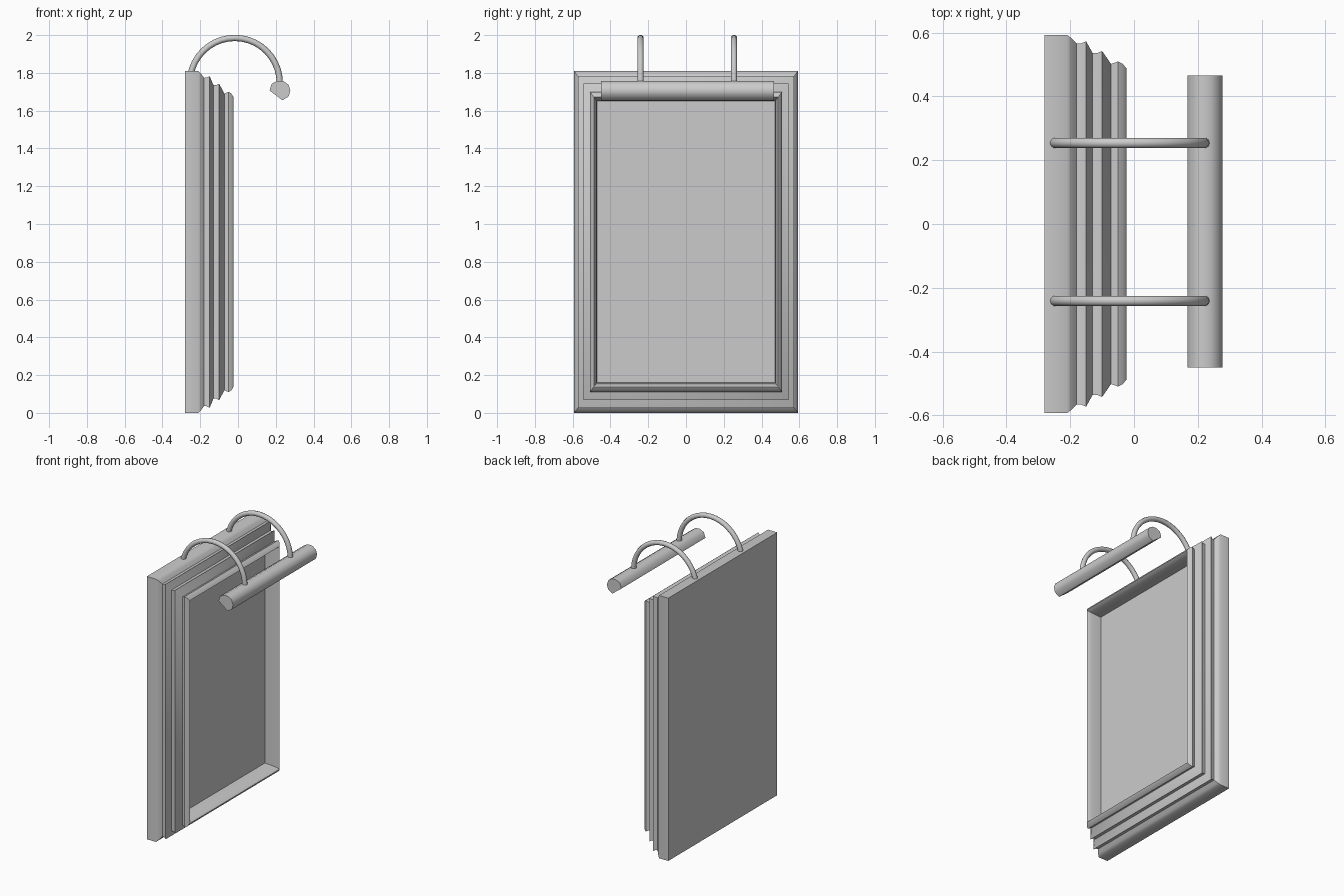
import bpy, bmesh, math
from mathutils import Vector

cube = bpy.data.objects.get("Cube")
if cube:
    bpy.data.objects.remove(cube, do_unlink=True)

grey = bpy.data.materials.new("plain grey")
grey.use_nodes = True
grey.diffuse_color = (0.6, 0.6, 0.6, 1)
grey.node_tree.nodes["Principled BSDF"].inputs["Base Color"].default_value = (0.6, 0.6, 0.6, 1)

HALF_W, HALF_H = 0.593, 0.905


def finish(name, bm, angle):
    bmesh.ops.recalc_face_normals(bm, faces=bm.faces)
    mesh = bpy.data.meshes.new(name)
    bm.to_mesh(mesh)
    bm.free()
    mesh.materials.append(grey)
    ob = bpy.data.objects.new(name, mesh)
    bpy.context.collection.objects.link(ob)
    bpy.ops.object.select_all(action='DESELECT')
    ob.select_set(True)
    bpy.context.view_layer.objects.active = ob
    bpy.ops.object.shade_smooth_by_angle(angle=math.radians(angle))
    return ob


def loft(bm, rings, cap_start=True, cap_end=True):
    """Skin a list of closed rings of points."""
    loops = [[bm.verts.new(p) for p in ring] for ring in rings]
    n = len(loops[0])
    for a, b in zip(loops, loops[1:]):
        for i in range(n):
            j = (i + 1) % n
            bm.faces.new((a[i], a[j], b[j], b[i]))
    if cap_start:
        bm.faces.new(loops[0])
    if cap_end:
        bm.faces.new(loops[-1])


def rectangle(x, inset):
    """Rectangle facing +x, inset more in height than in width."""
    w, h = HALF_W - inset * 0.76, HALF_H - inset
    return [(x, sy * w, HALF_H + sz * h) for sy, sz in ((-1, -1), (1, -1), (1, 1), (-1, 1))]


# Stepped moulding: depth and inset from the outer edge
moulding = [(-0.28, 0), (-0.21, 0), (-0.195, 0.015), (-0.18, 0.036), (-0.165, 0.035),
            (-0.15, 0.027), (-0.13, 0.075), (-0.115, 0.075), (-0.10, 0.067),
            (-0.072, 0.12), (-0.05, 0.11), (-0.035, 0.12), (-0.024, 0.138),
            (-0.03, 0.143), (-0.055, 0.15), (-0.09, 0.157), (-0.13, 0.16)]
bm = bmesh.new()
loft(bm, [rectangle(x, d) for x, d in moulding], cap_end=False)
finish("picture_frame", bm, 45)

# Flat picture surface set back inside the frame
bm = bmesh.new()
loft(bm, [rectangle(-0.135, 0.158), rectangle(-0.125, 0.158)])
finish("picture_panel", bm, 30)

# Lamp shade: round tube with a flat cut facing the picture
section = [(0.167, 1.707), (0.235, 1.655), (0.268, 1.675), (0.277, 1.707),
           (0.267, 1.738), (0.241, 1.756), (0.208, 1.758), (0.178, 1.742)]
bm = bmesh.new()
loft(bm, [[(x, y, z) for x, z in section] for y in (-0.45, 0.465)])
finish("lamp_shade", bm, 50)

# Curved lamp arms from the frame top to the shade
centre, reach, thick, steps, sides = Vector((-0.017, 0, 1.747)), 0.238, 0.0165, 20, 10
for side, y in (("right", -0.241), ("left", 0.254)):
    rings = []
    for s in range(steps + 1):
        a = math.pi * (1.0 - s / steps)
        out = Vector((math.cos(a), 0, math.sin(a)))
        hub = centre + out * reach + Vector((0, y, 0))
        rings.append([hub + out * thick * math.cos(t) + Vector((0, thick * math.sin(t), 0))
                      for t in (2 * math.pi * k / sides for k in range(sides))])
    bm = bmesh.new()
    loft(bm, rings)
    finish("lamp_arm_" + side, bm, 50)
